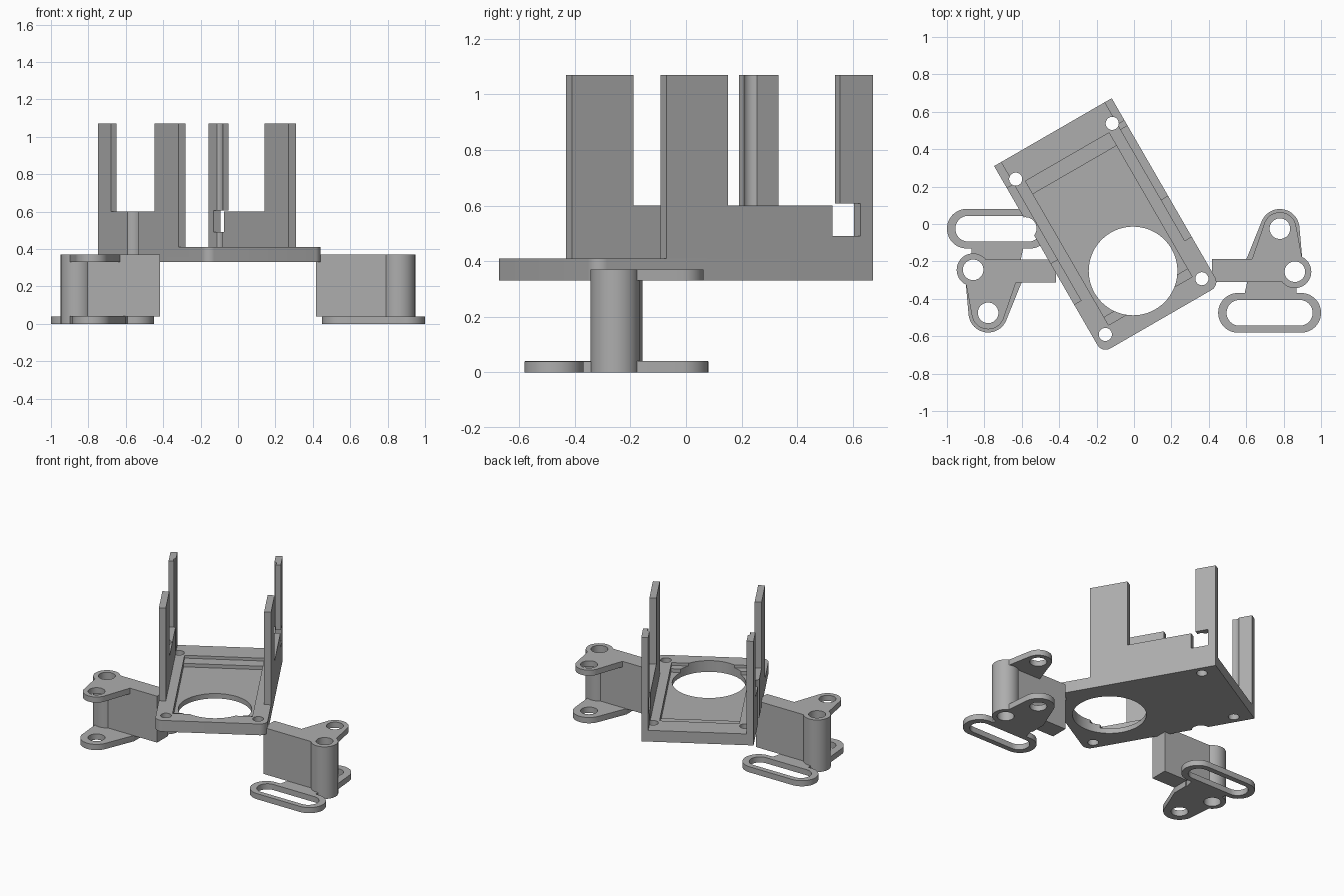
import bpy
import bmesh
from math import pi, cos, sin, radians
from mathutils import Matrix

if "Cube" in bpy.data.objects:
    bpy.data.objects.remove(bpy.data.objects["Cube"])

GREY = (0.42, 0.42, 0.42, 1)
grey = bpy.data.materials.new("plain grey")
grey.use_nodes = True
grey.diffuse_color = GREY
grey.node_tree.nodes["Principled BSDF"].inputs["Base Color"].default_value = GREY


def arc(x, y, r, start=0, end=360, steps=48):
    """Points of an arc; a full turn leaves out the repeated end."""
    n = steps if end - start >= 360 else steps + 1
    angles = [radians(start + (end - start) * i / steps) for i in range(n)]
    return [(x + r * cos(a), y + r * sin(a)) for a in angles]


def rect(x0, x1, y0, y1):
    return [(x0, y0), (x1, y0), (x1, y1), (x0, y1)]


def capsule(x, y, half, r):
    return arc(x + half, y, r, -90, 90, 24) + arc(x - half, y, r, 90, 270, 24)


def hull(points):
    """Convex outline around a set of points."""
    pts = sorted(set(points))

    def chain(seq):
        out = []
        for p in seq:
            while len(out) > 1 and ((out[-1][0] - out[-2][0]) * (p[1] - out[-2][1])
                                    - (out[-1][1] - out[-2][1]) * (p[0] - out[-2][0])) <= 0:
                out.pop()
            out.append(p)
        return out[:-1]
    return chain(pts) + chain(pts[::-1])


def prism(name, outline, z0, z1, matrix=None):
    """Extrude an outline between two heights."""
    bm = bmesh.new()
    face = bm.faces.new([bm.verts.new((x, y, z0)) for x, y in outline])
    top = bmesh.ops.extrude_face_region(bm, geom=[face])["geom"]
    moved = [g for g in top if isinstance(g, bmesh.types.BMVert)]
    bmesh.ops.translate(bm, verts=moved, vec=(0, 0, z1 - z0))
    if matrix:
        bm.transform(matrix)
    bmesh.ops.recalc_face_normals(bm, faces=bm.faces)
    mesh = bpy.data.meshes.new(name)
    bm.to_mesh(mesh)
    bm.free()
    mesh.materials.append(grey)
    obj = bpy.data.objects.new(name, mesh)
    bpy.context.collection.objects.link(obj)
    return obj


def combine(obj, tool, operation):
    """Apply a boolean and remove the tool object."""
    mod = obj.modifiers.new("shape", "BOOLEAN")
    mod.solver = "EXACT"
    mod.operation = operation
    mod.object = tool
    bpy.context.view_layer.objects.active = obj
    bpy.ops.object.modifier_apply(modifier=mod.name)
    bpy.data.objects.remove(tool)


def add(obj, *args):
    combine(obj, prism("joined_piece", *args), "UNION")


def cut(obj, *args):
    combine(obj, prism("cutter", *args), "DIFFERENCE")


def smooth(obj):
    bpy.ops.object.select_all(action="DESELECT")
    obj.select_set(True)
    bpy.context.view_layer.objects.active = obj
    bpy.ops.object.shade_smooth_by_angle(angle=radians(30))


# Tray base with rounded front corners
W, BACK, FRONT, R = 0.363, 0.567, -0.588, 0.05
outline = (arc(-W + R, FRONT + R, R, 180, 270, 10) + arc(W - R, FRONT + R, R, 270, 360, 10)
           + [(W, BACK), (-W, BACK)])
tray = prism("tray", outline, 0.33, 0.41)

# Stepped pocket in the base
cut(tray, rect(-0.258, 0.258, -0.475, 0.414), 0.39, 0.5)
cut(tray, rect(-0.258, 0.258, -0.425, 0.334), 0.365, 0.5)

# Side walls, each with two tall posts
wall = [(-0.29, 0.38), (BACK, 0.38), (BACK, 1.07), (0.43, 1.07),
        (0.43, 0.6), (-0.035, 0.6), (-0.035, 1.07), (-0.29, 1.07)]
side_axes = Matrix(((0, 0, 1, 0), (1, 0, 0, 0), (0, 1, 0, 0), (0, 0, 0, 1)))
for inner, outer in ((-W, -0.318), (0.318, W)):
    add(tray, wall, inner, outer, side_axes)

# Round opening, screw holes, cable notch and side window
cut(tray, arc(0, -0.29, 0.237, steps=72), 0.2, 0.45)
for x in (-0.298, 0.298):
    for y in (-0.51, 0.449):
        cut(tray, arc(x, y, 0.035, steps=32), 0.2, 1.2)
cut(tray, arc(-0.385, 0.195, 0.06), 0.2, 0.7)
cut(tray, rect(0.28, 0.4, 0.4, 0.515), 0.49, 0.607)
tray.rotation_euler.z = radians(30)
tray.location = (-0.15, 0, 0)
smooth(tray)

# Bracket arm: block, pillar, two flanges and a strap loop
PILLAR, LOBE, LOOP = (0.86, -0.255), (0.78, -0.025), (0.725, -0.475)
arm = prism("left_arm", rect(0.417, 0.86, -0.31, -0.187), 0.04, 0.37)
add(arm, arc(*PILLAR, 0.088), 0, 0.37)
add(arm, hull(arc(*LOBE, 0.088) + [(0.63, -0.19), (0.64, -0.25), (0.9, -0.25), (0.9, -0.19)]),
    0.33, 0.37)
add(arm, hull(arc(*LOBE, 0.105) + [(0.6, -0.19), (0.6, -0.3), (0.9, -0.3), (0.9, -0.19)]),
    0, 0.041)
add(arm, [(0.585, -0.4), (0.87, -0.4), (0.87, -0.29), (0.61, -0.29)], 0, 0.04)
add(arm, capsule(*LOOP, 0.169, 0.106), 0, 0.04)
cut(arm, capsule(*LOOP, 0.161, 0.069), -0.1, 0.1)
for x, y in (PILLAR, LOBE):
    cut(arm, arc(x, y, 0.055), -0.1, 0.5)
smooth(arm)

# Opposite arm, turned half round the opening
other = bpy.data.objects.new("right_arm", arm.data.copy())
bpy.context.collection.objects.link(other)
for modifier_free in (other,):
    modifier_free.rotation_euler.z = pi
    modifier_free.location = (0, -0.5, 0)
